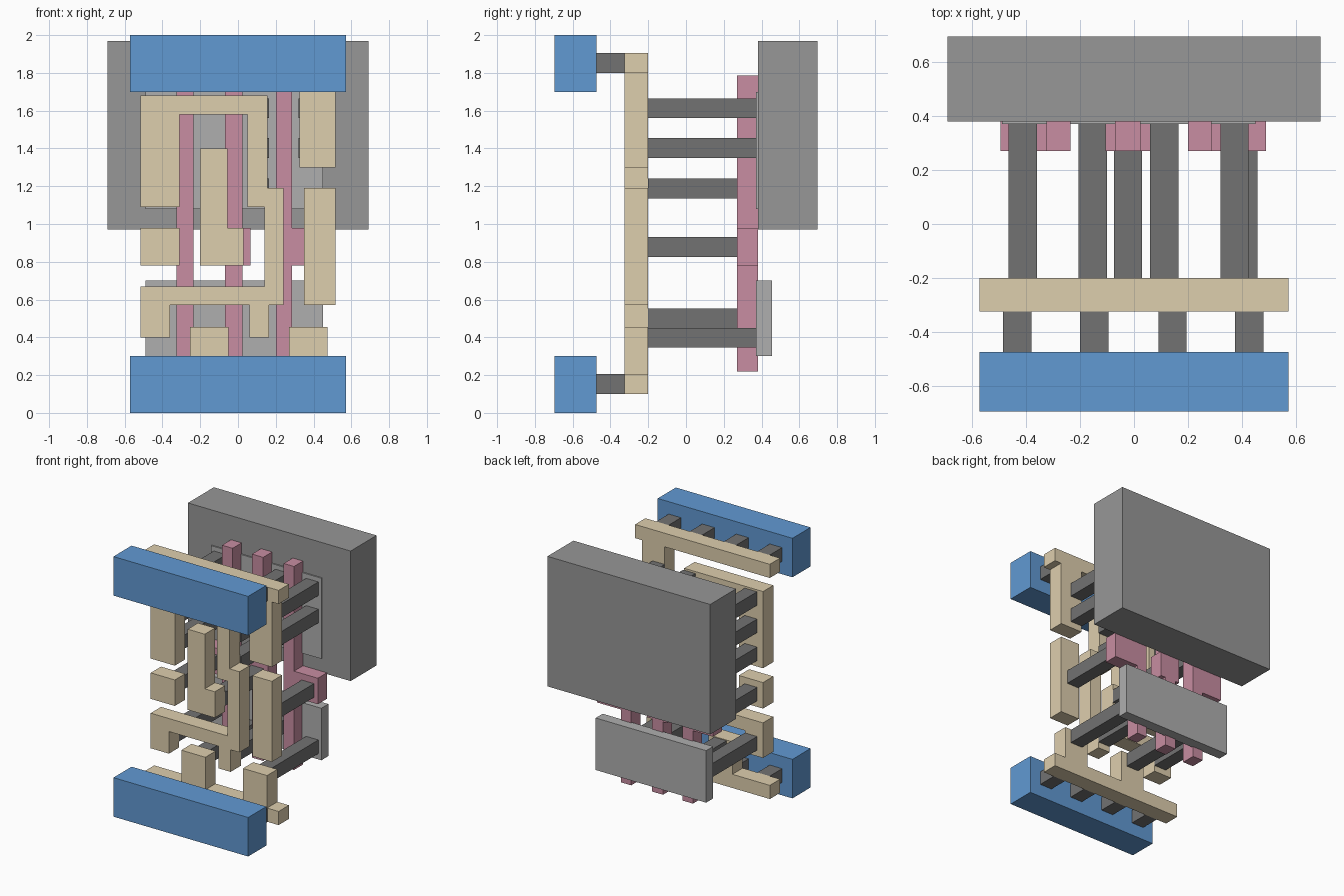
import bpy


def material(name, rgb):
    m = bpy.data.materials.new(name)
    m.diffuse_color = (*rgb, 1)
    return m


BLUE = material("blue", (0.12, 0.32, 0.65))
TAN = material("tan", (0.73, 0.62, 0.42))
PINK = material("pink", (0.58, 0.27, 0.36))
DARK = material("dark_grey", (0.17, 0.17, 0.17))
GREY = material("grey", (0.31, 0.31, 0.31))
LIGHT = material("light_grey", (0.43, 0.43, 0.43))


def plate(name, outline, y0, y1, mat):
    """Extrude an x-z outline from y0 to y1 (outline counterclockwise seen from the front)."""
    n = len(outline)
    verts = [(x, y, z) for y in (y0, y1) for x, z in outline]
    faces = [tuple(range(n)), tuple(reversed(range(n, 2 * n)))]
    faces += [(i, i + n, (i + 1) % n + n, (i + 1) % n) for i in range(n)]
    mesh = bpy.data.meshes.new(name)
    mesh.from_pydata(verts, [], faces)
    mesh.materials.append(mat)
    obj = bpy.data.objects.new(name, mesh)
    bpy.context.collection.objects.link(obj)
    return obj


def box(name, x0, x1, z0, z1, y0, y1, mat):
    return plate(name, [(x0, z0), (x1, z0), (x1, z1), (x0, z1)], y0, y1, mat)


M = (-0.325, -0.2)   # wiring layer depth
P = (0.27, 0.38)     # gate layer depth

# Backing well and the two thin diffusion plates
box("well", -0.692, 0.692, 0.97, 1.97, 0.38, 0.695, GREY)
box("upper_diffusion", -0.49, 0.45, 1.08, 1.7, 0.37, 0.455, LIGHT)
box("lower_diffusion", -0.49, 0.45, 0.3, 0.7, 0.37, 0.455, LIGHT)

# Gate strips, each with a contact pad
for side, x0, x1, a, b in (("left", -0.325, -0.235, -0.495, -0.235),
                           ("middle", -0.07, 0.025, -0.105, 0.065),
                           ("right", 0.2, 0.287, 0.2, 0.49)):
    plate(side + "_gate", [(x0, 0.22), (x1, 0.22), (x1, 0.78), (b, 0.78), (b, 0.98),
                           (x1, 0.98), (x1, 1.785), (x0, 1.785), (x0, 0.98),
                           (a, 0.98), (a, 0.78), (x0, 0.78)], *P, PINK)

# Power wiring with its branches
plate("upper_power_wire", [(-0.573, 1.8), (0.325, 1.8), (0.325, 1.3), (0.515, 1.3),
                           (0.515, 1.8), (0.573, 1.8), (0.573, 1.905), (-0.573, 1.905)], *M, TAN)
plate("lower_power_wire", [(-0.573, 0.1), (0.573, 0.1), (0.573, 0.205), (0.475, 0.205),
                           (0.475, 0.455), (0.27, 0.455), (0.27, 0.205), (-0.05, 0.205),
                           (-0.05, 0.455), (-0.255, 0.455), (-0.255, 0.205),
                           (-0.573, 0.205)], *M, TAN)

# Winding output wire
plate("output_wire", [(-0.515, 0.4), (-0.36, 0.4), (-0.36, 0.57), (0.06, 0.57), (0.06, 0.4),
                      (0.165, 0.4), (0.165, 0.57), (0.24, 0.57), (0.24, 1.19), (0.155, 1.19),
                      (0.155, 1.68), (-0.515, 1.68), (-0.515, 1.09), (-0.31, 1.09),
                      (-0.31, 1.58), (0.05, 1.58), (0.05, 1.09), (0.14, 1.09),
                      (0.14, 0.67), (-0.515, 0.67)], *M, TAN)

# Input wires
box("left_input_wire", -0.515, -0.31, 0.78, 0.98, *M, TAN)
plate("middle_input_wire", [(-0.2, 0.78), (0.03, 0.78), (0.03, 0.98), (-0.055, 0.98),
                            (-0.055, 1.4), (-0.2, 1.4)], *M, TAN)
box("right_input_wire", 0.35, 0.515, 0.57, 1.19, *M, TAN)

# Contact posts: left x, bottom z, far end y
contacts = [(-0.465, z, 0.37) for z in (1.135, 1.35, 1.56)]
contacts += [(0.06, z, 0.37) for z in (1.135, 1.35, 1.56)]
contacts += [(0.32, z, 0.37) for z in (1.35, 1.56)]
contacts += [(x, 0.825, 0.27) for x in (-0.465, -0.075, 0.353)]
contacts += [(-0.465, 0.447, 0.37), (0.06, 0.447, 0.37), (-0.205, 0.345, 0.37), (0.32, 0.345, 0.37)]
for i, (x, z, y) in enumerate(contacts):
    box(f"contact_post_{i + 1}", x, x + 0.105, z, z + 0.105, -0.2, y, DARK)

# Front rails and the posts that join them to the power wires
for name, z0, zv in (("lower", 0, 0.1), ("upper", 1.7, 1.8)):
    box(name + "_rail", -0.573, 0.573, z0, z0 + 0.3, -0.695, -0.475, BLUE)
    for i, x in enumerate((-0.485, -0.2, 0.09, 0.375)):
        box(f"{name}_rail_post_{i + 1}", x, x + 0.105, zv, zv + 0.105, -0.475, -0.325, DARK)
